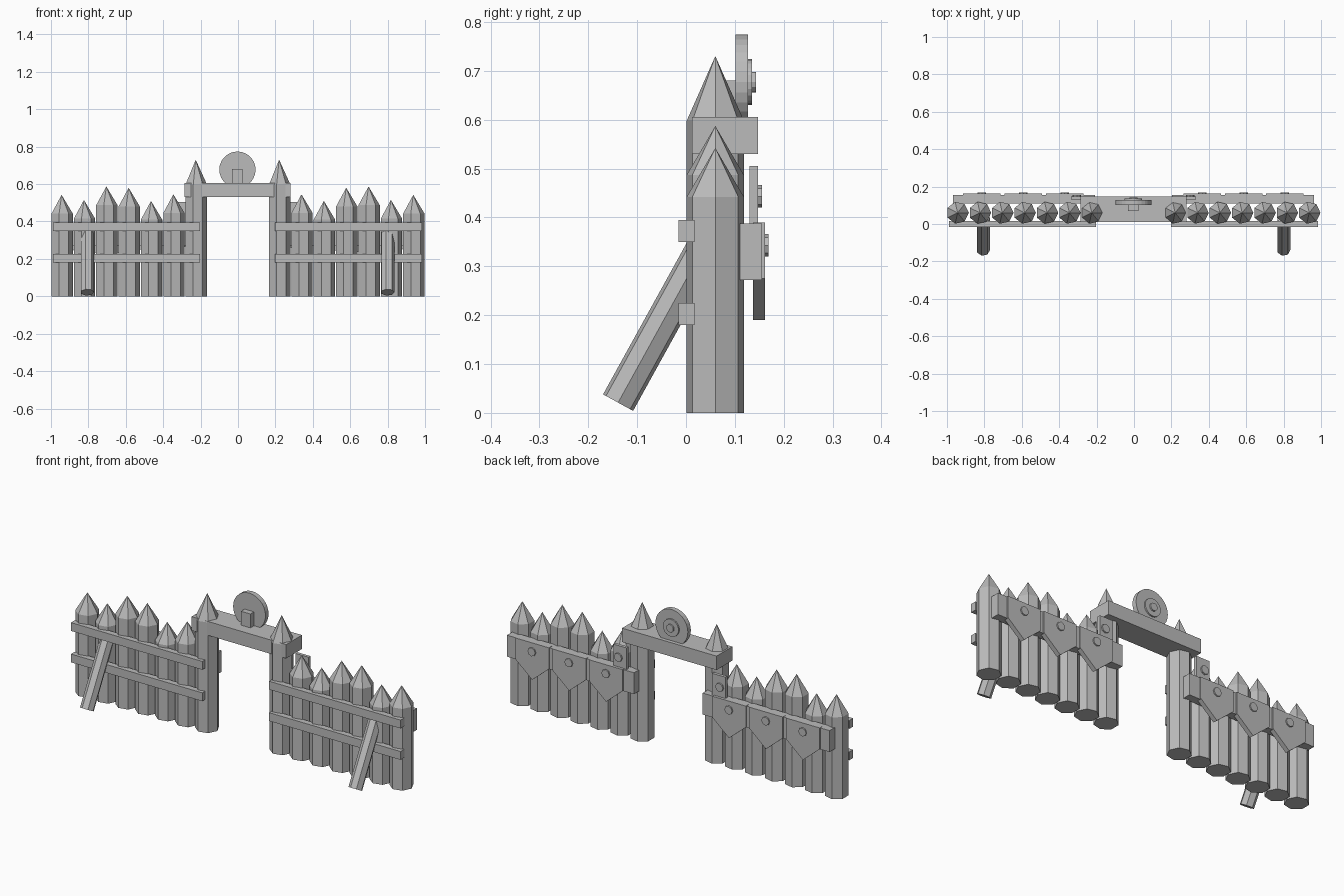
import bpy, bmesh, math
from mathutils import Matrix, Vector

cube = bpy.data.objects.get("Cube")
if cube:
    bpy.data.objects.remove(cube, do_unlink=True)

grey = bpy.data.materials.new("weathered_grey")
grey.use_nodes = True
colour = (0.5, 0.5, 0.5, 1)
grey.diffuse_color = colour
grey.node_tree.nodes["Principled BSDF"].inputs["Base Color"].default_value = colour

MID = -0.003      # midline of the gate
LOG_Y = 0.06      # centre line of the palisade
LOG_R = 0.06
PITCH = 0.1195


def finish(name, bm):
    bmesh.ops.recalc_face_normals(bm, faces=bm.faces)
    mesh = bpy.data.meshes.new(name)
    bm.to_mesh(mesh)
    bm.free()
    mesh.materials.append(grey)
    obj = bpy.data.objects.new(name, mesh)
    bpy.context.collection.objects.link(obj)
    return obj


def box(name, x, y, z):
    """Box from (min, max) ranges on each axis."""
    bm = bmesh.new()
    size = Matrix.Diagonal((x[1] - x[0], y[1] - y[0], z[1] - z[0], 1))
    centre = Matrix.Translation((sum(x) / 2, sum(y) / 2, sum(z) / 2))
    bmesh.ops.create_cube(bm, size=1, matrix=centre @ size)
    return finish(name, bm)


def prism(name, start, end, radius, sides):
    """Prism between two points, first corner towards +x where possible."""
    start, end = Vector(start), Vector(end)
    axis = (end - start).normalized()
    side = Vector((1, 0, 0))
    frame = Matrix((side, axis.cross(side), axis)).transposed().to_4x4()
    bm = bmesh.new()
    ring = [bm.verts.new(Vector((radius * math.cos(a), radius * math.sin(a), 0)))
            for a in (math.tau * i / sides for i in range(sides))]
    base = bm.faces.new(ring)
    top = bmesh.ops.extrude_face_region(bm, geom=[base])["geom"]
    bmesh.ops.translate(bm, vec=(0, 0, (end - start).length),
                        verts=[v for v in top if isinstance(v, bmesh.types.BMVert)])
    bm.transform(Matrix.Translation(start) @ frame)
    return finish(name, bm)


def stake(name, x, shoulder, tip):
    """Seven-sided log sharpened to a point."""
    bm = bmesh.new()
    rings = []
    for z in (0, shoulder):
        rings.append([bm.verts.new((x + LOG_R * math.cos(a), LOG_Y + LOG_R * math.sin(a), z))
                      for a in (math.tau * i / 7 for i in range(7))])
    apex = bm.verts.new((x, LOG_Y, tip))
    low, high = rings
    bm.faces.new(low)
    for i in range(7):
        j = (i + 1) % 7
        bm.faces.new((low[i], low[j], high[j], high[i]))
        bm.faces.new((high[i], high[j], apex))
    return finish(name, bm)


def shield(name, x):
    """Square plate with a pointed lower edge."""
    outline = [(-0.1, 0.39), (0.1, 0.39), (0.1, 0.275), (0, 0.19), (-0.1, 0.275)]
    bm = bmesh.new()
    face = bm.faces.new([bm.verts.new((x + u, 0.137, z)) for u, z in outline])
    back = bmesh.ops.extrude_face_region(bm, geom=[face])["geom"]
    bmesh.ops.translate(bm, vec=(0, 0.025, 0),
                        verts=[v for v in back if isinstance(v, bmesh.types.BMVert)])
    return finish(name, bm)


def stud(name, x, y, z, radius, depth, sides):
    return prism(name, (x, y, z), (x, y + depth, z), radius, sides)


# Both walls, mirrored about the gate
TIPS = [0.545, 0.51, 0.58, 0.587, 0.515, 0.542]
for label, s in (("left", 1), ("right", -1)):
    def span(a, b):
        return sorted((MID + s * a, MID + s * b))

    # Gate post and palisade logs
    stake(f"{label}_gate_post", MID + s * 0.223, 0.598, 0.73)
    for i, tip in enumerate(TIPS, 1):
        stake(f"{label}_log_{i}", MID + s * (0.223 + PITCH * i), tip - 0.1, tip)

    # Front rails and leaning brace
    for part, z in (("lower", 0.18), ("upper", 0.35)):
        box(f"{label}_{part}_rail", span(0.2, 0.986), (-0.015, 0.017), (z, z + 0.045))
    bx = MID + s * 0.803
    prism(f"{label}_brace", (bx, -0.139, 0.021), (bx, 0.035, 0.336), 0.036, 7)

    # Back rail carrying three shields
    box(f"{label}_back_rail", span(0.205, 0.965), (0.11, 0.156), (0.272, 0.388))
    for i in range(3):
        x = MID + s * (0.368 + 0.221 * i)
        shield(f"{label}_shield_{i + 1}", x)
        stud(f"{label}_shield_stud_{i + 1}", x, 0.16, 0.343, 0.023, 0.009, 8)

    # Small plate beside the post
    box(f"{label}_post_plate", span(0.255, 0.335), (0.13, 0.147), (0.37, 0.505))
    stud(f"{label}_post_plate_stud", MID + s * 0.303, 0.146, 0.443, 0.023, 0.009, 8)

# Lintel across the gate
box("lintel", (MID - 0.283, MID + 0.283), (0.012, 0.147), (0.53, 0.605))

# Round emblem with its support block
box("emblem_block", (MID - 0.028, MID + 0.028), (0.07, 0.105), (0.6, 0.68))
stud("emblem_disc", MID, 0.101, 0.677, 0.097, 0.026, 28)
stud("emblem_ring", MID, 0.125, 0.677, 0.047, 0.01, 20)
stud("emblem_boss", MID, 0.133, 0.677, 0.021, 0.01, 12)
